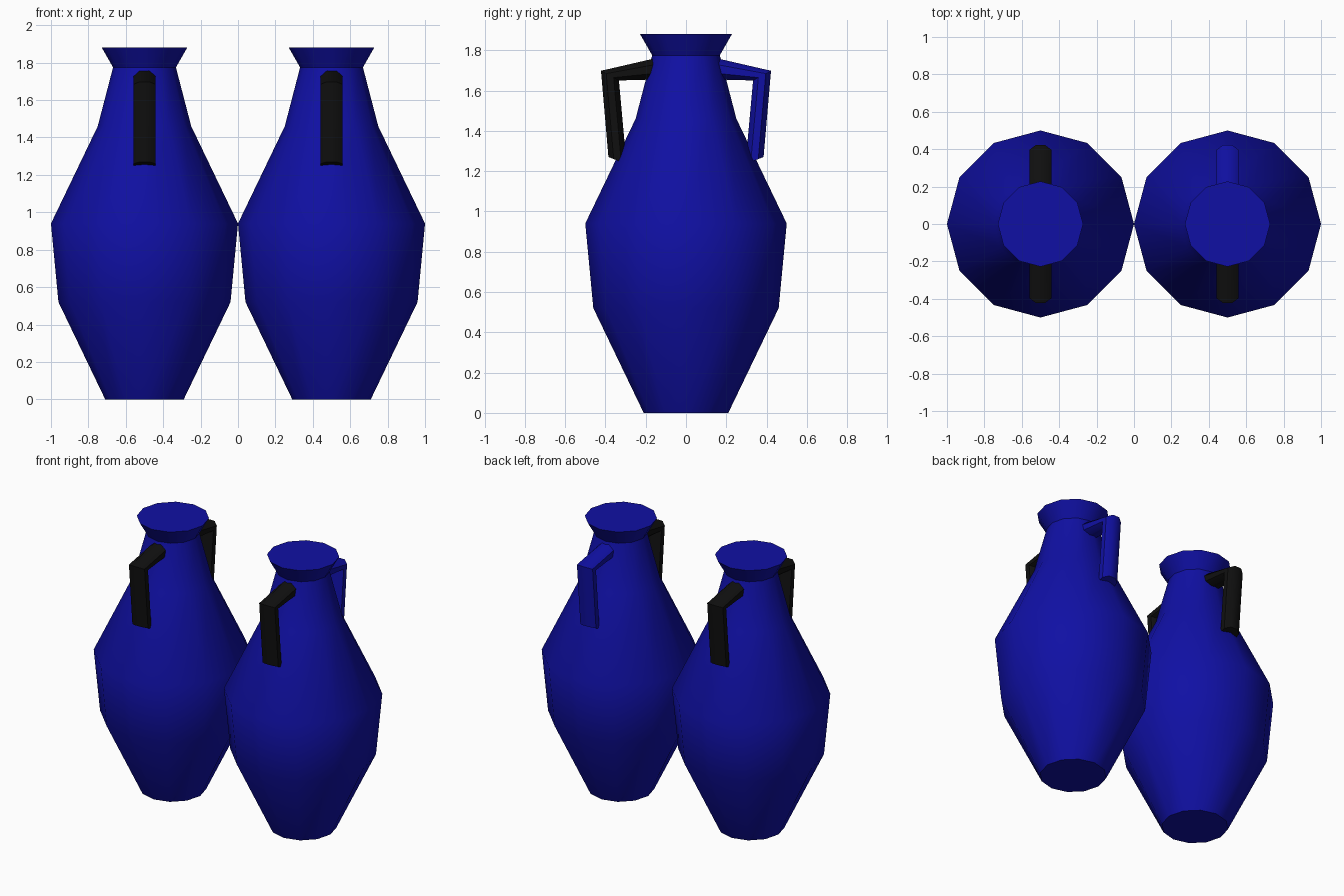
import bpy
import bmesh
from math import cos, sin, pi, radians
from mathutils import Vector

cube = bpy.data.objects.get("Cube")
if cube:
    bpy.data.objects.remove(cube, do_unlink=True)


def material(name, colour):
    mat = bpy.data.materials.new(name)
    mat.use_nodes = True
    mat.diffuse_color = colour
    mat.node_tree.nodes["Principled BSDF"].inputs["Base Color"].default_value = colour
    return mat


BLUE = material("deep blue glaze", (0.005, 0.005, 0.37, 1))
BLACK = material("black glaze", (0.005, 0.005, 0.005, 1))


def loft(name, rings, mat, location, smooth_angle):
    """Skin a list of equal point rings and cap both ends."""
    bm = bmesh.new()
    loops = [[bm.verts.new(p) for p in ring] for ring in rings]
    count = len(loops[0])
    for low, high in zip(loops, loops[1:]):
        for i in range(count):
            j = (i + 1) % count
            bm.faces.new((low[i], low[j], high[j], high[i]))
    bm.faces.new(loops[0])
    bm.faces.new(loops[-1])
    bmesh.ops.recalc_face_normals(bm, faces=bm.faces)
    mesh = bpy.data.meshes.new(name)
    bm.to_mesh(mesh)
    bm.free()
    mesh.materials.append(mat)
    obj = bpy.data.objects.new(name, mesh)
    obj.location = location
    bpy.context.collection.objects.link(obj)
    bpy.ops.object.select_all(action='DESELECT')
    obj.select_set(True)
    bpy.context.view_layer.objects.active = obj
    bpy.ops.object.shade_smooth_by_angle(angle=radians(smooth_angle))
    return obj


# Vase outline as (radius, height)
PROFILE = [(0.21, 0), (0.46, 0.52), (0.5, 0.94), (0.25, 1.46),
           (0.168, 1.775), (0.228, 1.88)]
SIDES = 12

# Handle sections as (outer y, outer z, inner y, inner z)
SECTIONS = [(0.14, 1.763, 0.14, 1.655),
            (0.422, 1.698, 0.333, 1.65),
            (0.385, 1.27, 0.295, 1.235)]


def vase(name, x):
    rings = [[(r * cos(2 * pi * i / SIDES), r * sin(2 * pi * i / SIDES), z)
              for i in range(SIDES)] for r, z in PROFILE]
    loft(name, rings, BLUE, (x, 0, 0), 40)


def handle(name, x, side, mat):
    rings = []
    grow = 1 / cos(pi / 8)
    for oy, oz, iy, iz in SECTIONS:
        outer, inner = Vector((0, oy * side, oz)), Vector((0, iy * side, iz))
        centre, half = (outer + inner) / 2, (outer - inner) / 2
        ring = []
        for i in range(8):
            a = (i + 0.5) * pi / 4
            ring.append(centre + half * cos(a) * grow
                        + Vector((0.06 * sin(a) * grow, 0, 0)))
        rings.append(ring)
    loft(name, rings, mat, (x, 0, 0), 50)


# Two vases side by side, each with a front and a back handle
for label, x, back_mat in (("right", -0.5, BLACK), ("left", 0.5, BLUE)):
    vase(label + "_vase_body", x)
    handle(label + "_vase_front_handle", x, -1, BLACK)
    handle(label + "_vase_back_handle", x, 1, back_mat)
